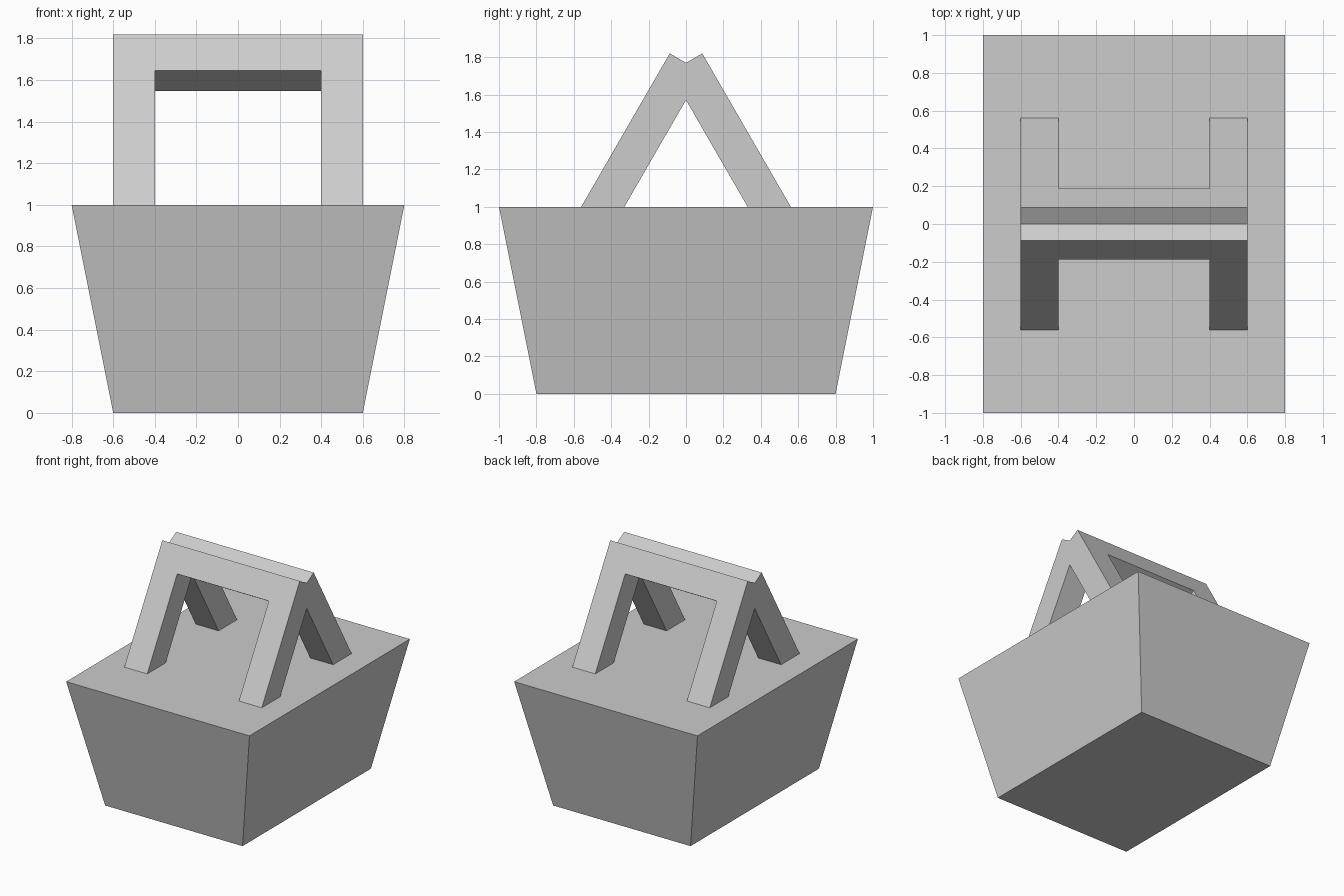
import bpy, bmesh
from math import radians
from mathutils import Matrix

if "Cube" in bpy.data.objects:
    bpy.data.objects.remove(bpy.data.objects["Cube"])

grey = bpy.data.materials.new("light grey")
grey.use_nodes = True
colour = (0.604, 0.604, 0.604, 1)
grey.diffuse_color = colour
grey.node_tree.nodes["Principled BSDF"].inputs["Base Color"].default_value = colour


def finish(name, bm):
    bmesh.ops.recalc_face_normals(bm, faces=bm.faces)
    mesh = bpy.data.meshes.new(name)
    bm.to_mesh(mesh)
    bm.free()
    mesh.materials.append(grey)
    obj = bpy.data.objects.new(name, mesh)
    bpy.context.collection.objects.link(obj)
    return obj


# Tapered body: a box flared outward at the top
bm = bmesh.new()
bmesh.ops.create_cube(bm, size=1)
for v in bm.verts:
    top = v.co.z > 0
    v.co.x *= 1.6 if top else 1.2
    v.co.y *= 2.0 if top else 1.6
    v.co.z += 0.5
finish("body", bm)


# Handle half: a thick U-shaped arch leaning towards the middle
def handle_half(name, turn):
    outer, inner, length, beam, thick = 0.6, 0.4, 0.95, 0.2, 0.2
    right = [(outer, 0), (outer, -length), (inner, -length), (inner, -beam)]
    outline = right + [(-x, z) for x, z in reversed(right)]
    bm = bmesh.new()
    face = bm.faces.new([bm.verts.new((x, 0, z)) for x, z in outline])
    out = bmesh.ops.extrude_face_region(bm, geom=[face])
    moved = [g for g in out["geom"] if isinstance(g, bmesh.types.BMVert)]
    bmesh.ops.translate(bm, verts=moved, vec=(0, thick, 0))
    place = (Matrix.Rotation(radians(turn), 4, 'Z')
             @ Matrix.Translation((0, -0.087, 1.82))
             @ Matrix.Rotation(radians(-30), 4, 'X'))
    bm.transform(place)
    finish(name, bm)


handle_half("front_handle", 0)
handle_half("back_handle", 180)
